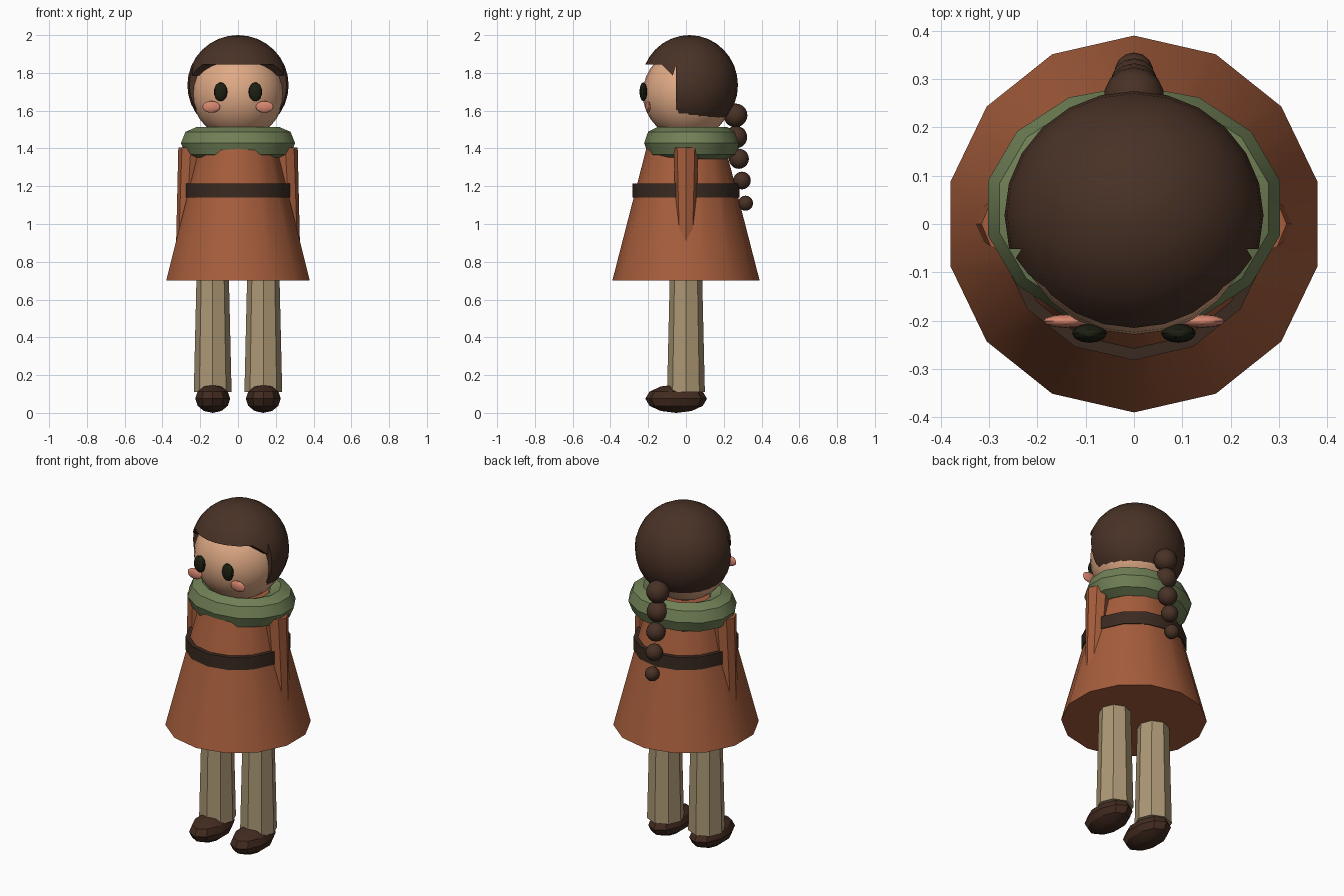
import bpy
import bmesh
from math import pi, sin, cos, radians

if "Cube" in bpy.data.objects:
    bpy.data.objects.remove(bpy.data.objects["Cube"], do_unlink=True)


def material(name, rgb):
    m = bpy.data.materials.new(name)
    m.use_nodes = True
    m.diffuse_color = (*rgb, 1)
    m.node_tree.nodes["Principled BSDF"].inputs["Base Color"].default_value = (*rgb, 1)
    return m


coat_mat = material("rust_cloth", (0.38, 0.11, 0.045))
hair_mat = material("dark_brown_hair", (0.065, 0.031, 0.019))
belt_mat = material("belt_leather", (0.042, 0.023, 0.015))
shoe_mat = material("shoe_leather", (0.055, 0.024, 0.014))
scarf_mat = material("sage_wool", (0.162, 0.216, 0.093))
trouser_mat = material("khaki_cloth", (0.41, 0.31, 0.178))
skin_mat = material("warm_skin", (0.74, 0.40, 0.235))
cheek_mat = material("rosy_cheek", (0.68, 0.24, 0.16))
eye_mat = material("eye_black", (0.012, 0.014, 0.006))


def finish(name, bm, mat):
    bmesh.ops.recalc_face_normals(bm, faces=bm.faces[:])
    mesh = bpy.data.meshes.new(name)
    bm.to_mesh(mesh)
    bm.free()
    obj = bpy.data.objects.new(name, mesh)
    bpy.context.collection.objects.link(obj)
    if mat:
        mesh.materials.append(mat)
    smooth(obj)
    return obj


def smooth(obj):
    bpy.ops.object.select_all(action="DESELECT")
    obj.select_set(True)
    bpy.context.view_layer.objects.active = obj
    bpy.ops.object.shade_smooth_by_angle(angle=radians(30))


def ellipsoid(name, centre, radii, mat, segments=16, rings=10, turn=0):
    bm = bmesh.new()
    bmesh.ops.create_uvsphere(bm, u_segments=segments, v_segments=rings, radius=1)
    for v in bm.verts:
        v.co.x, v.co.y, v.co.z = (c * r for c, r in zip(v.co, radii))
    obj = finish(name, bm, mat)
    obj.location = centre
    obj.rotation_euler.z = turn
    return obj


def tapered(name, bottom, r_bottom, top, r_top, sides, mat):
    """Closed tube with level ends, even when its axis leans."""
    bm = bmesh.new()
    angles = [pi / 2 + 2 * pi * i / sides for i in range(sides)]
    low, high = [[bm.verts.new((c[0] + r * cos(a), c[1] + r * sin(a), c[2])) for a in angles]
                 for c, r in ((bottom, r_bottom), (top, r_top))]
    for i in range(sides):
        j = (i + 1) % sides
        bm.faces.new((low[i], low[j], high[j], high[i]))
    bm.faces.new(low)
    bm.faces.new(high)
    return finish(name, bm, mat)


# Coat and belt
tapered("coat", (0, 0, 0.7), 0.39, (0, 0, 1.47), 0.192, 14, coat_mat)
tapered("belt", (0, 0, 1.14), 0.282, (0, 0, 1.215), 0.282, 14, belt_mat)

# Paired limbs and face details
for side, s in (("left", 1), ("right", -1)):
    tapered(side + "_sleeve", (s * 0.285, 0, 0.8), 0.045, (s * 0.25, 0, 1.405), 0.066, 8, coat_mat)
    tapered(side + "_leg", (s * 0.134, 0, 0.11), 0.1, (s * 0.134, 0, 0.75), 0.085, 8, trouser_mat)
    ellipsoid(side + "_shoe", (s * 0.134, -0.052, 0.075), (0.097, 0.163, 0.075), shoe_mat, 10, 6)
    ellipsoid(side + "_eye", (s * 0.092, -0.226, 1.7), (0.036, 0.02, 0.05), eye_mat, 12, 8)
    ellipsoid(side + "_cheek", (s * 0.141, -0.201, 1.62), (0.047, 0.014, 0.031), cheek_mat, 12, 8)

# Scarf: an oval ring
bm = bmesh.new()
SEGMENTS, SIDES = 14, 8
rings = []
for i in range(SEGMENTS):
    a = pi / 2 + 2 * pi * i / SEGMENTS
    rings.append([])
    for k in range(SIDES):
        b = 2 * pi * k / SIDES
        r = 0.225 + 0.085 * cos(b)
        rings[i].append(bm.verts.new((r * cos(a), 0.033 + 0.82 * r * sin(a), 1.428 + 0.085 * sin(b))))
for i in range(SEGMENTS):
    near, far = rings[i], rings[(i + 1) % SEGMENTS]
    for k in range(SIDES):
        m = (k + 1) % SIDES
        bm.faces.new((near[k], far[k], far[m], near[m]))
finish("scarf", bm, scarf_mat)

# Head
ellipsoid("head", (0, 0.01, 1.69), (0.245, 0.239, 0.24), skin_mat, 24, 16)

# Hair: a larger ball with the face opening cut out, leaving small temple points
hair = ellipsoid("hair", (0, 0.018, 1.735), (0.268, 0.257, 0.265), hair_mat, 24, 16)
bm = bmesh.new()
opening = [(-0.5, 1.845), (-0.13, 1.845), (-0.07, 1.785), (-0.052, 1.845), (-0.052, 1.3), (-0.5, 1.3)]
face = bm.faces.new([bm.verts.new((-0.5, y, z)) for y, z in opening])
extruded = bmesh.ops.extrude_face_region(bm, geom=[face])["geom"]
bmesh.ops.translate(bm, vec=(1, 0, 0), verts=[g for g in extruded if isinstance(g, bmesh.types.BMVert)])
cutter = finish("face_opening_cutter", bm, hair_mat)
cutter.hide_render = True
cut = hair.modifiers.new("face_opening", "BOOLEAN")
cut.operation, cut.solver, cut.object = "DIFFERENCE", "EXACT", cutter
bpy.context.view_layer.objects.active = hair
bpy.ops.object.modifier_apply(modifier=cut.name)
bpy.data.objects.remove(cutter, do_unlink=True)
smooth(hair)

# Braid: beads shrinking down the back
braid = [(0.262, 1.575, 0.063), (0.265, 1.46, 0.059), (0.28, 1.345, 0.053),
         (0.296, 1.23, 0.047), (0.315, 1.11, 0.04)]
for i, (y, z, r) in enumerate(braid):
    ellipsoid(f"braid_bead_{i + 1}", (0, y, z), (r, r, r), hair_mat, 14, 10)
